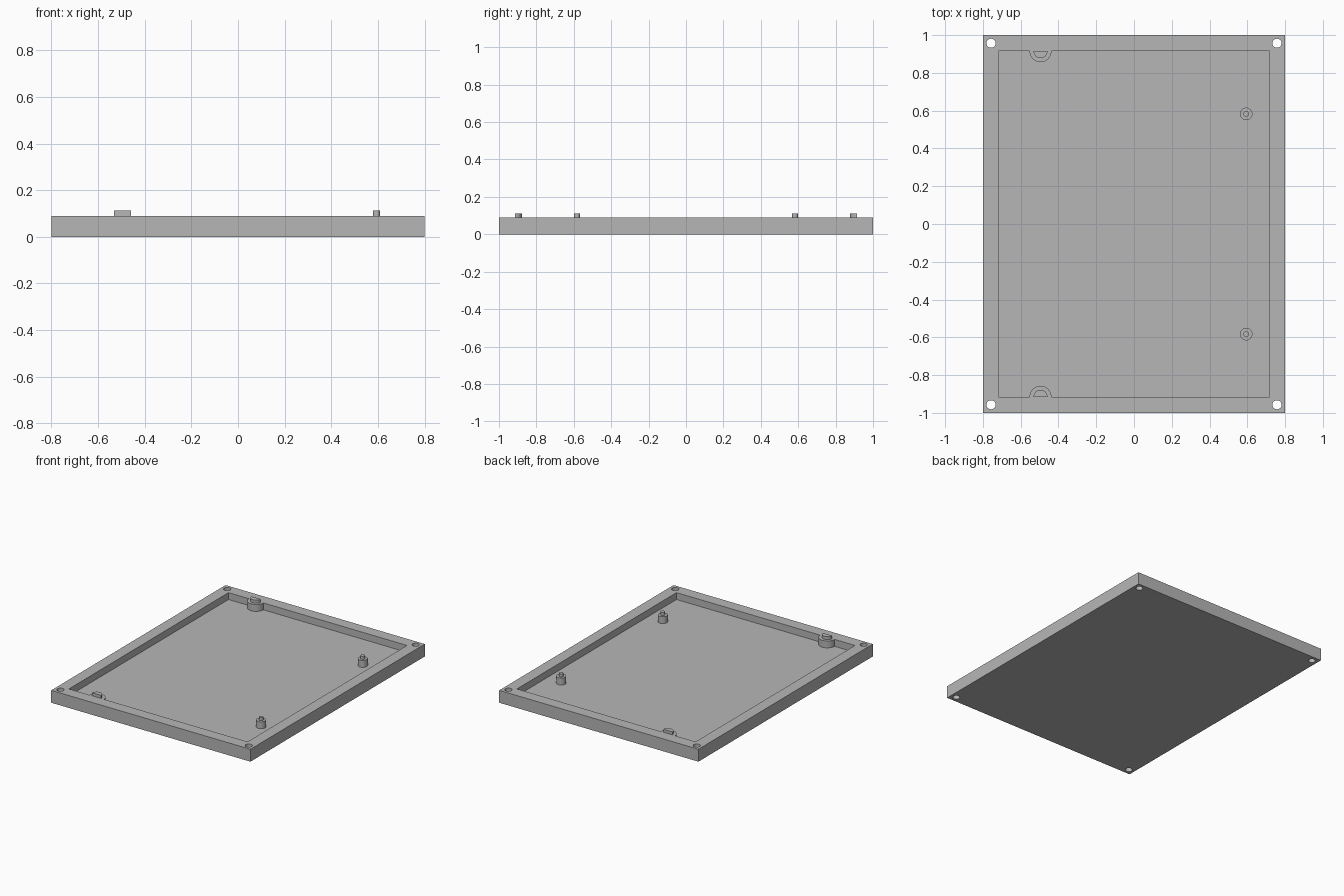
import bpy, bmesh
from math import pi, cos, sin, radians

if "Cube" in bpy.data.objects:
    bpy.data.objects.remove(bpy.data.objects["Cube"], do_unlink=True)

HALF_X, HALF_Y = 0.8, 1.0
RIM_Z, FLOOR_Z, PIN_Z = 0.09, 0.04, 0.112
IN_X, IN_Y = 0.717, 0.915
BOSS_X, POST_X, POST_Y = -0.495, 0.594, 0.583

grey = bpy.data.materials.new("plain grey")
grey.use_nodes = True
grey.diffuse_color = (0.47, 0.47, 0.47, 1)
grey.node_tree.nodes["Principled BSDF"].inputs["Base Color"].default_value = grey.diffuse_color


def arc(cx, cy, r, start, end, steps=24):
    """Points along an arc, both ends included."""
    angles = [start + (end - start) * i / steps for i in range(steps + 1)]
    return [(cx + r * cos(a), cy + r * sin(a)) for a in angles]


def circle(cx, cy, r):
    return arc(cx, cy, r, 0, 2 * pi, 32)[:-1]


def prism(name, outline, z0, z1):
    """Extrude a flat outline from z0 up to z1."""
    bm = bmesh.new()
    face = bm.faces.new([bm.verts.new((x, y, z0)) for x, y in outline])
    grown = bmesh.ops.extrude_face_region(bm, geom=[face])
    tops = [v for v in grown["geom"] if isinstance(v, bmesh.types.BMVert)]
    bmesh.ops.translate(bm, verts=tops, vec=(0, 0, z1 - z0))
    bmesh.ops.recalc_face_normals(bm, faces=bm.faces)
    mesh = bpy.data.meshes.new(name)
    bm.to_mesh(mesh)
    bm.free()
    mesh.materials.append(grey)
    obj = bpy.data.objects.new(name, mesh)
    bpy.context.collection.objects.link(obj)
    return obj


def activate(obj):
    bpy.ops.object.select_all(action="DESELECT")
    obj.select_set(True)
    bpy.context.view_layer.objects.active = obj


def smooth(obj):
    activate(obj)
    bpy.ops.object.shade_smooth_by_angle(angle=radians(30))


def cut(target, cutter):
    mod = target.modifiers.new("cut", "BOOLEAN")
    mod.operation = "DIFFERENCE"
    mod.solver = "EXACT"
    mod.object = cutter
    activate(target)
    bpy.ops.object.modifier_apply(modifier=mod.name)
    bpy.data.objects.remove(cutter, do_unlink=True)


# Tray body
tray = prism("tray", [(-HALF_X, -HALF_Y), (HALF_X, -HALF_Y), (HALF_X, HALF_Y), (-HALF_X, HALF_Y)], 0, RIM_Z)

# Recess, leaving a half-round boss on the front and back walls
recess = [(-IN_X, -IN_Y)] + arc(BOSS_X, -IN_Y, 0.058, pi, 0) + [(IN_X, -IN_Y), (IN_X, IN_Y)]
recess += arc(BOSS_X, IN_Y, 0.058, 0, -pi) + [(-IN_X, IN_Y)]
cut(tray, prism("recess_cutter", recess, FLOOR_Z, RIM_Z + 0.1))

# Corner screw holes
for sx in (-1, 1):
    for sy in (-1, 1):
        cut(tray, prism("hole_cutter", circle(sx * 0.757, sy * 0.957, 0.024), -0.1, RIM_Z + 0.1))
smooth(tray)

# Half-round pegs on the bosses, and round posts with pins on the floor
for side, s in (("front", -1), ("back", 1)):
    parts = [
        prism(side + "_boss_peg", arc(BOSS_X, s * IN_Y, 0.037, 0, -s * pi), RIM_Z, PIN_Z),
        prism(side + "_post", circle(POST_X, s * POST_Y, 0.033), FLOOR_Z, RIM_Z),
        prism(side + "_post_pin", circle(POST_X, s * POST_Y, 0.015), RIM_Z, PIN_Z),
    ]
    for part in parts:
        smooth(part)
